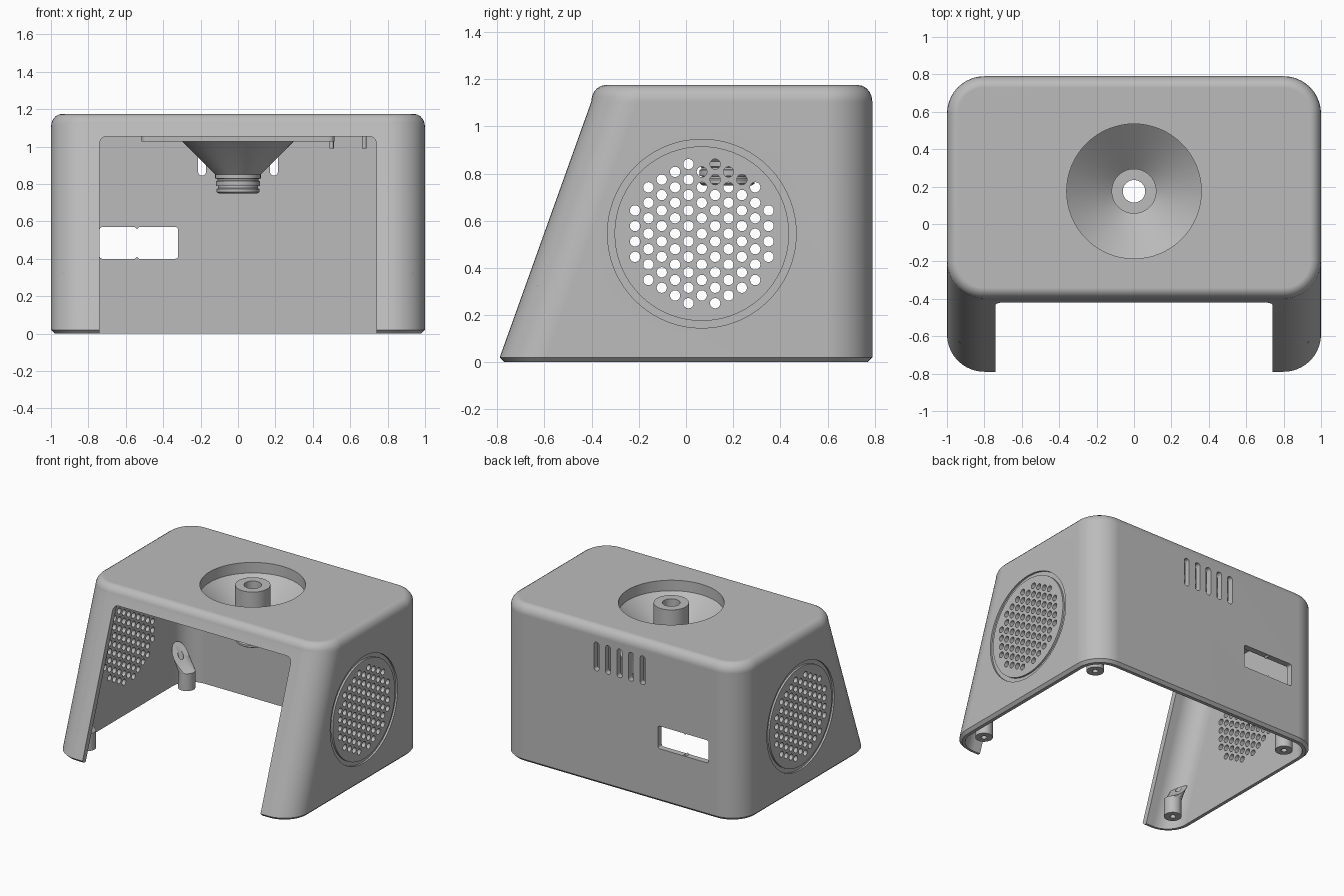
import bpy, bmesh, math
from mathutils import Vector

cube = bpy.data.objects.get("Cube")
if cube:
    bpy.data.objects.remove(cube, do_unlink=True)

grey = bpy.data.materials.new("plain grey")
grey.use_nodes = True
grey.diffuse_color = (0.5, 0.5, 0.5, 1)
grey.node_tree.nodes["Principled BSDF"].inputs["Base Color"].default_value = (0.5, 0.5, 0.5, 1)


def finish(name, bm):
    bmesh.ops.recalc_face_normals(bm, faces=bm.faces)
    mesh = bpy.data.meshes.new(name)
    bm.to_mesh(mesh)
    bm.free()
    mesh.materials.append(grey)
    ob = bpy.data.objects.new(name, mesh)
    bpy.context.collection.objects.link(ob)
    return ob


def activate(ob):
    bpy.ops.object.select_all(action='DESELECT')
    ob.select_set(True)
    bpy.context.view_layer.objects.active = ob


def smooth(ob, angle=35):
    activate(ob)
    bpy.ops.object.shade_smooth_by_angle(angle=math.radians(angle))


def cut(ob, cutter):
    cutter.hide_render = True
    mod = ob.modifiers.new("cut", 'BOOLEAN')
    mod.operation = 'DIFFERENCE'
    mod.solver = 'EXACT'
    mod.object = cutter
    activate(ob)
    bpy.ops.object.modifier_apply(modifier=mod.name)
    bpy.data.objects.remove(cutter, do_unlink=True)


def rounded_rect(x0, x1, y0, y1, r, n=10):
    corners = [(x1 - r, y1 - r), (x0 + r, y1 - r), (x0 + r, y0 + r), (x1 - r, y0 + r)]
    pts = []
    for q, (cx, cy) in enumerate(corners):
        for i in range(n + 1):
            a = math.pi / 2 * (q + i / n)
            pts.append((cx + r * math.cos(a), cy + r * math.sin(a)))
    return pts


def loft(bm, rings):
    loops = [[bm.verts.new(p) for p in ring] for ring in rings]
    for a, b in zip(loops, loops[1:]):
        for i in range(len(a)):
            j = (i + 1) % len(a)
            bm.faces.new((a[i], a[j], b[j], b[i]))
    bm.faces.new(loops[0])
    bm.faces.new(loops[-1])


def slot(bm, x0, x1, z0, z1, r, y0, y1):
    outline = rounded_rect(x0, x1, z0, z1, r, 6)
    loft(bm, [[(x, y, z) for x, z in outline] for y in (y0, y1)])


def lathe(bm, profile, place, seg=64):
    """Turn a closed (radius, height) profile; place maps to world space."""
    loops = []
    for k in range(seg):
        a = 2 * math.pi * k / seg
        loops.append([bm.verts.new(place(r * math.cos(a), r * math.sin(a), h)) for r, h in profile])
    for k in range(seg):
        a, b = loops[k], loops[(k + 1) % seg]
        for i in range(len(profile)):
            j = (i + 1) % len(profile)
            bm.faces.new((a[i], b[i], b[j], a[j]))


def body_ring(z, inset, slope_z=None):
    """Plan outline at a height; the front edge leans back with height."""
    front = -0.79 + 0.358 * ((z if slope_z is None else slope_z) - 0.02)
    outline = rounded_rect(-1 + inset, 1 - inset, front + inset, 0.79 - inset, 0.2 - inset)
    return [(x, y, z) for x, y in outline]


# Housing: leaning rounded block with a soft top edge
rings = [body_ring(0, 0.02, 0.02), body_ring(0.02, 0)]
for i in range(6):
    a = math.pi / 2 * i / 5
    rings.append(body_ring(1.105 + 0.07 * math.sin(a), 0.06 * (1 - math.cos(a)), 1.105))
bm = bmesh.new()
loft(bm, rings)
housing = finish("housing", bm)

# Hollow inside
WALL = 0.045
bm = bmesh.new()
loft(bm, [body_ring(-0.05, WALL), body_ring(1.07, WALL)])
cut(housing, finish("cavity_cutter", bm))

# Front opening, rear cable window and rear vents
bm = bmesh.new()
slot(bm, -0.74, 0.74, -0.3, 1.055, 0.04, -1.5, -0.05)
slot(bm, -0.74, -0.32, 0.4, 0.57, 0.015, 0.6, 1)
for i in range(-2, 3):
    x = i * 0.096
    slot(bm, x - 0.021, x + 0.021, 0.845, 1.06, 0.02, 0.6, 1)
cut(housing, finish("slot_cutter", bm))

# Roof hole
CY = 0.175


def on_roof(x, y, z):
    return Vector((x, CY + y, z))


def roof_cutter(radius):
    bm = bmesh.new()
    loft(bm, [[on_roof(radius * math.cos(math.tau * k / 64), radius * math.sin(math.tau * k / 64), z)
               for k in range(64)] for z in (0.9, 1.5)])
    return finish("roof_cutter", bm)


cut(housing, roof_cutter(0.36))

# Speaker rims and hexagonal grid of sound holes on both sides
GY, GZ = 0.067, 0.545
bm = bmesh.new()
for x0, x1 in ((0.986, 1.1), (-1.1, -0.986)):
    lathe(bm, [(0.37, x0), (0.4, x0), (0.4, x1), (0.37, x1)],
          lambda u, v, h: Vector((h, GY + u, GZ + v)), 72)
cut(housing, finish("rim_cutter", bm))

bm = bmesh.new()
for col in range(-5, 6):
    for row in range(-6, 6):
        u = col * 0.0566
        v = (row + 0.5 * (col % 2)) * 0.0655
        if math.hypot(u, v) < 0.31:
            loft(bm, [[(x, GY + u + 0.022 * math.cos(math.tau * k / 16),
                        GZ + v + 0.022 * math.sin(math.tau * k / 16)) for k in range(16)]
                      for x in (-1.2, 1.2)])
cut(housing, finish("sound_hole_cutter", bm))
smooth(housing)
mod = housing.modifiers.new("even shading", 'WEIGHTED_NORMAL')
mod.keep_sharp = True

# Funnel with centre post and grooved neck
bm = bmesh.new()
lathe(bm, [(0.365, 1.1), (0.12, 0.89), (0.12, 1.175), (0.06, 1.175), (0.06, 0.75),
           (0.105, 0.75), (0.115, 0.757), (0.115, 0.772), (0.106, 0.778), (0.106, 0.788),
           (0.118, 0.79), (0.118, 0.815), (0.11, 0.818), (0.11, 0.826), (0.122, 0.83),
           (0.122, 0.85), (0.3, 1.03), (0.365, 1.08)], on_roof)
smooth(finish("funnel", bm), 30)

# Mounting plate under the roof
bm = bmesh.new()
loft(bm, [[(x, y, z) for x, y in rounded_rect(-0.515, 0.515, -0.25, 0.6, 0.03)] for z in (1.027, 1.075)])
plate = finish("roof_plate", bm)
cut(plate, roof_cutter(0.34))

# Small locating pins
bm = bmesh.new()
for x in (0.5, 0.675):
    loft(bm, [[(x + 0.012 * math.cos(math.tau * k / 16), 0.012 * math.sin(math.tau * k / 16) - 0.1, z)
               for k in range(16)] for z in (0.99, 1.08)])
smooth(finish("locating_pins", bm))

# Ticks at the middle of the cable window
bm = bmesh.new()
for z in (0.4, 0.57):
    s = 0.012
    loft(bm, [[(-0.54 - s, y, z), (-0.54, y, z + s), (-0.54 + s, y, z), (-0.54, y, z - s)]
              for y in (0.75, 0.785)])
finish("window_ticks", bm)

# Screw bosses in the four corners, with tops leaning into the wall
for side, sx in (("left", 1), ("right", -1)):
    for end, sy in (("front", -1), ("rear", 1)):
        bm = bmesh.new()
        out = Vector((sx, 0.5 * sy, 0)).normalized()

        def boss(x, y, h):
            p = Vector((sx * 0.84, sy * 0.59, h)) + Vector((x, y, 0))
            if h > 0.2:
                reach = Vector((x, y, 0)).dot(out)
                p.z += reach * 1.3
                p += Vector((sx, 0, 0)) * 0.05
            return p

        lathe(bm, [(0.02, 0.02), (0.06, 0.02), (0.06, 0.15), (0.06, 0.25), (0.02, 0.25)], boss, 24)
        smooth(finish(f"{end}_{side}_screw_boss", bm))
bpy.ops.object.select_all(action='DESELECT')
